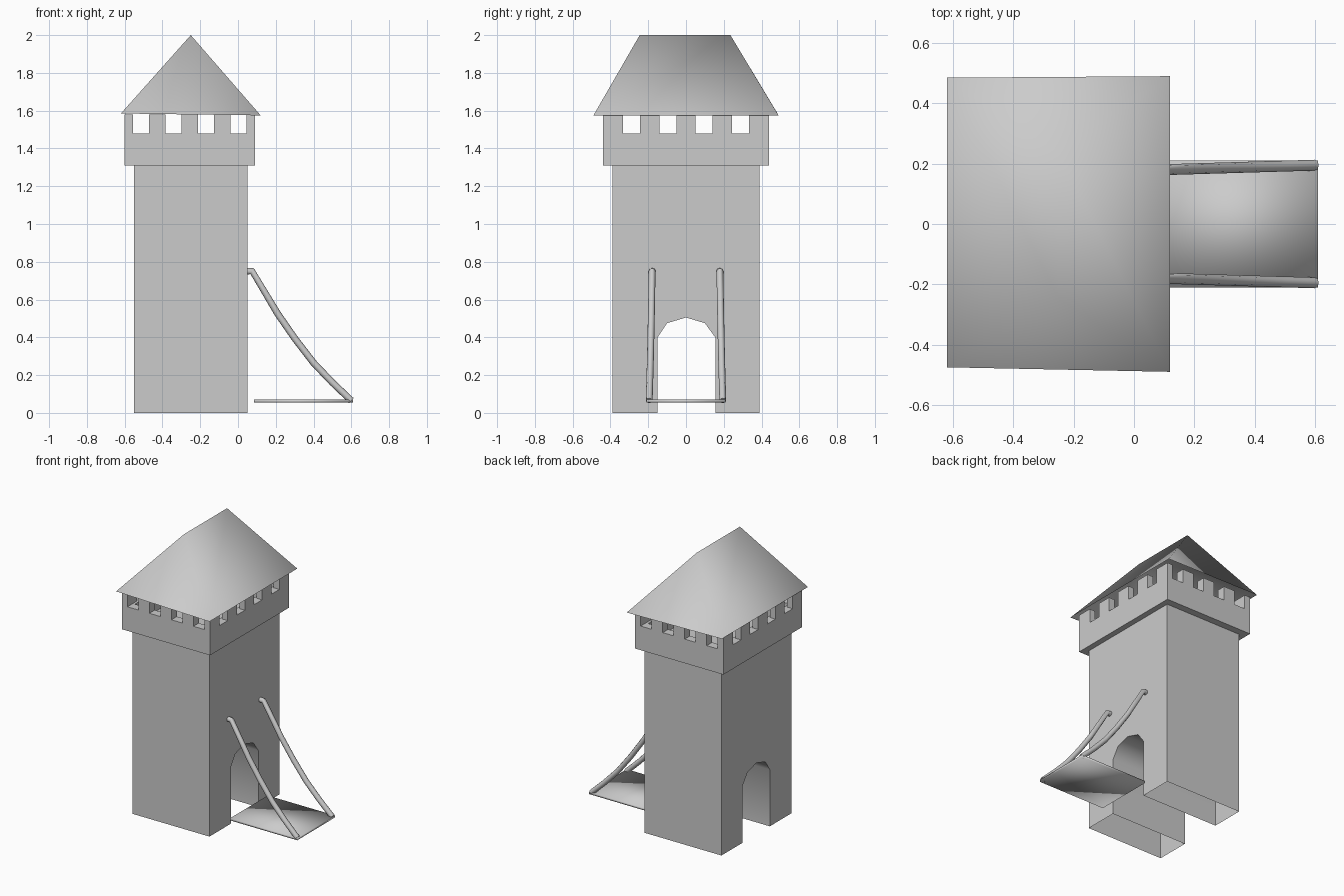
import bpy, bmesh, math
from mathutils import Vector

if "Cube" in bpy.data.objects:
    bpy.data.objects.remove(bpy.data.objects["Cube"])

# One stone grey for the whole model
stone = bpy.data.materials.new("stone_grey")
GREY = (0.6, 0.6, 0.6, 1)
stone.use_nodes = True
stone.diffuse_color = GREY
stone.node_tree.nodes["Principled BSDF"].inputs["Base Color"].default_value = GREY


def add_object(name, bm, smooth_angle=None):
    bmesh.ops.recalc_face_normals(bm, faces=bm.faces)
    mesh = bpy.data.meshes.new(name)
    bm.to_mesh(mesh)
    bm.free()
    mesh.materials.append(stone)
    ob = bpy.data.objects.new(name, mesh)
    bpy.context.collection.objects.link(ob)
    if smooth_angle:
        smooth(ob, smooth_angle)
    return ob


def activate(ob):
    bpy.ops.object.select_all(action='DESELECT')
    ob.select_set(True)
    bpy.context.view_layer.objects.active = ob


def smooth(ob, degrees):
    activate(ob)
    bpy.ops.object.shade_smooth_by_angle(angle=math.radians(degrees))


def box(name, low, high):
    bm = bmesh.new()
    low, high = Vector(low), Vector(high)
    bmesh.ops.create_cube(bm, size=1)
    for v in bm.verts:
        v.co = (low + high) / 2 + v.co * (high - low)
    return add_object(name, bm)


def cut(ob, low, high):
    cutter = box("cutter", low, high)
    cutter.hide_render = True
    mod = ob.modifiers.new("cut", 'BOOLEAN')
    mod.operation, mod.solver, mod.object = 'DIFFERENCE', 'EXACT', cutter
    activate(ob)
    bpy.ops.object.modifier_apply(modifier=mod.name)
    bpy.data.objects.remove(cutter)


# Tower shaft: arched gate profile swept along x, hollow legs open below
BACK, FACE, TOP = -0.55, 0.05, 1.31
profile = [(-0.39, 0), (-0.39, TOP), (0.39, TOP), (0.39, 0), (0.155, 0), (0.155, 0.4),
           (0.1, 0.475), (0, 0.505), (-0.1, 0.475), (-0.15, 0.4), (-0.15, 0)]
bm = bmesh.new()
rings = [[bm.verts.new((x, y, z)) for y, z in profile] for x in (BACK, FACE)]
for ring in rings:
    bm.faces.new(ring)
for i in range(len(profile)):
    j = (i + 1) % len(profile)
    if profile[i][1] + profile[j][1] > 0:
        bm.faces.new((rings[0][i], rings[0][j], rings[1][j], rings[1][i]))
add_object("tower_shaft", bm, 40)

# Battlement: hollow box with four notches through each pair of walls
MID, HALF_X, HALF_Y, EAVE, WALL = -0.255, 0.345, 0.44, 1.58, 0.06
battlement = box("battlement", (MID - HALF_X, -HALF_Y, TOP), (MID + HALF_X, HALF_Y, EAVE))
cut(battlement, (MID - HALF_X + WALL, -HALF_Y + WALL, TOP + 0.03),
    (MID + HALF_X - WALL, HALF_Y - WALL, 2))
for k in (-1.5, -0.5, 0.5, 1.5):
    x, y = MID + k * 0.172, k * 0.192
    cut(battlement, (x - 0.043, -1, 1.48), (x + 0.043, 1, 2))
    cut(battlement, (-1, y - 0.045, 1.48), (1, y + 0.045, 2))

# Hipped roof, open underneath
bm = bmesh.new()
eaves = [bm.verts.new(c) for c in ((-0.62, -0.475, 1.585), (0.12, -0.49, 1.575),
                                   (0.12, 0.49, 1.575), (-0.62, 0.485, 1.585))]
ridge = [bm.verts.new((-0.25, y, 2)) for y in (-0.245, 0.235)]
a, b, c, d = eaves
for face in ((a, b, ridge[0]), (b, c, ridge[1], ridge[0]),
             (c, d, ridge[1]), (d, a, ridge[0], ridge[1])):
    bm.faces.new(face)
add_object("roof", bm, 180)

# Drawbridge deck
smooth(box("drawbridge", (0.085, -0.21, 0.055), (0.61, 0.21, 0.07)), 180)

# Sagging ropes holding the drawbridge
path = [(0.04, 0.75), (0.075, 0.75), (0.21, 0.525), (0.3, 0.395), (0.4, 0.265),
        (0.5, 0.16), (0.6, 0.065)]
for side, name in ((1, "left_rope"), (-1, "right_rope")):
    curve = bpy.data.curves.new(name, 'CURVE')
    curve.dimensions = '3D'
    curve.bevel_depth, curve.bevel_resolution = 0.018, 2
    curve.use_fill_caps = True
    spline = curve.splines.new('POLY')
    spline.points.add(len(path) - 1)
    for p, (x, z) in zip(spline.points, path):
        p.co = (x, side * (0.177 + 0.03 * x), z, 1)
    rope = bpy.data.objects.new(name, curve)
    bpy.context.collection.objects.link(rope)
    curve.materials.append(stone)
    activate(rope)
    bpy.ops.object.convert(target='MESH')
    smooth(bpy.context.object, 50)
